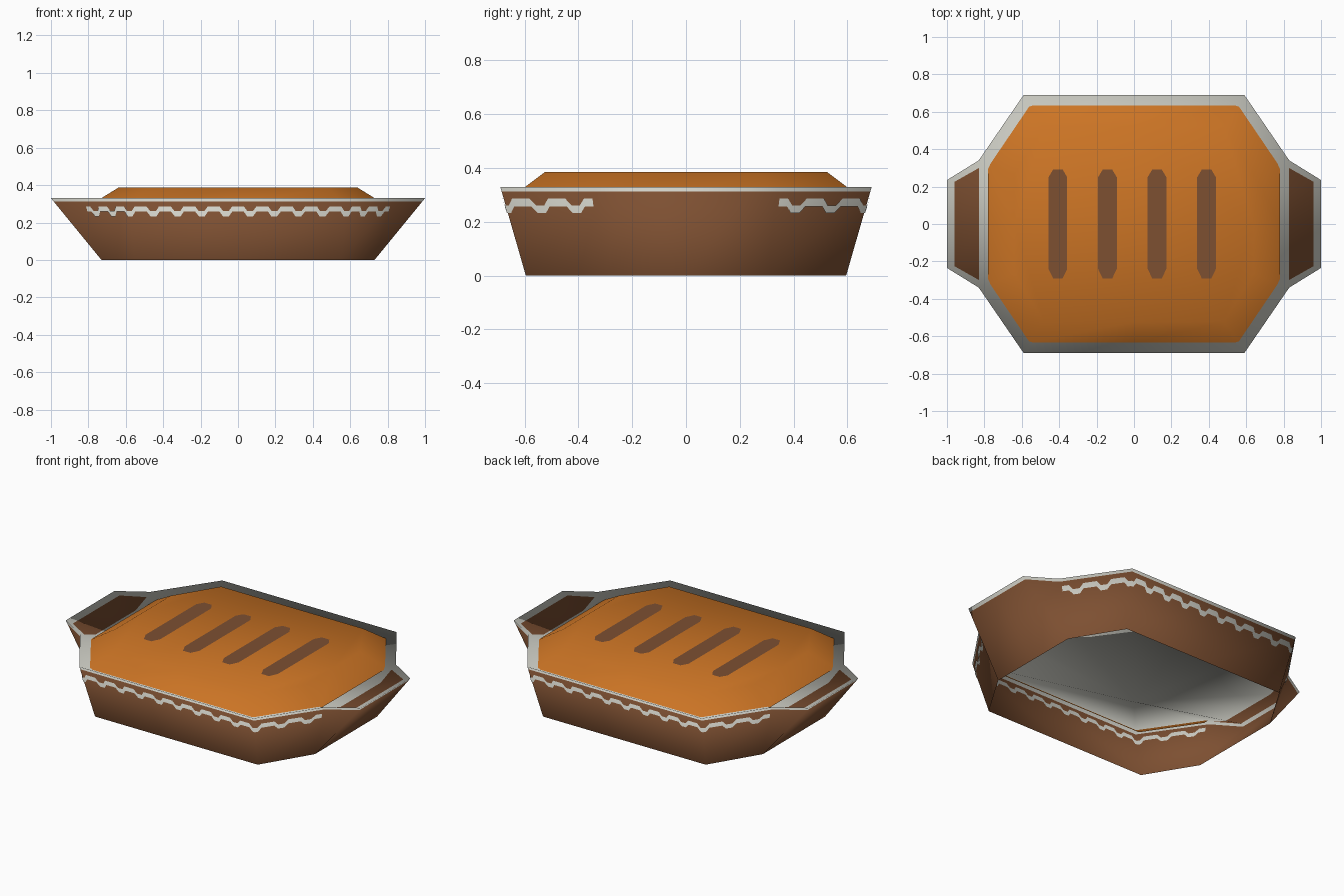
import bpy
from mathutils import Vector

if "Cube" in bpy.data.objects:
    bpy.data.objects.remove(bpy.data.objects["Cube"])


def material(name, rgb):
    m = bpy.data.materials.new(name)
    m.diffuse_color = (*rgb, 1)
    m.use_nodes = True
    m.node_tree.nodes["Principled BSDF"].inputs["Base Color"].default_value = m.diffuse_color
    return m


CLAY = material("clay_brown", (0.205, 0.079, 0.031))
CREAM = material("pale_glaze", (0.63, 0.63, 0.57))
CRUST = material("baked_orange", (0.60, 0.175, 0.018))
RIM_Z = 0.33


def make(name, faces, mats, smooth=True, mirrored=True):
    """Build a mesh from (corners, material index) pairs, repeated in all four quarters."""
    verts, index, polys, slots = [], {}, [], []
    signs = [(1, 1), (-1, 1), (1, -1), (-1, -1)] if mirrored else [(1, 1)]
    for sx, sy in signs:
        for corners, slot in faces:
            poly = []
            for c in corners[::sx * sy]:
                key = (round(c[0] * sx, 5) + 0.0, round(c[1] * sy, 5) + 0.0, round(c[2], 5))
                if key not in index:
                    index[key] = len(verts)
                    verts.append(key)
                if index[key] not in poly:
                    poly.append(index[key])
            if len(poly) > 2:
                polys.append(poly)
                slots.append(slot)
    mesh = bpy.data.meshes.new(name)
    mesh.from_pydata(verts, [], polys)
    for m in mats:
        mesh.materials.append(m)
    for p, s in zip(mesh.polygons, slots):
        p.material_index = s
        p.use_smooth = smooth
    ob = bpy.data.objects.new(name, mesh)
    bpy.context.collection.objects.link(ob)
    return ob


def outward(p):
    d = Vector((p.x * 0.6, p.y, 0))
    return d.normalized() if d.length > 1e-6 else d


def soften(ob, inside=False):
    """Round the shading over the rim, so wall and inside run together."""
    normals = []
    for v in ob.data.vertices:
        t = v.co.z / RIM_Z
        n = outward(v.co) * (t if inside else 1)
        n.z = 0.63 if inside else -0.27 + 0.9 * t
        normals.append(n.normalized())
    ob.data.normals_split_custom_set_from_vertices(normals)


def loft(lower, upper, slot=0):
    """Quads between two open loops of equal length."""
    return [((lower[i], lower[i + 1], upper[i + 1], upper[i]), slot)
            for i in range(len(lower) - 1)]


def loop(points, z):
    return [Vector((x, y, z)) for x, y in points]


# One quarter of the dish, from the middle of the front to the middle of the right
foot = loop([(0, -.595), (.55, -.595), (.73, -.3), (.73, -.3), (.73, 0)], 0)
rim = loop([(0, -.69), (.59, -.69), (.83, -.34), (1, -.235), (1, 0)], RIM_Z)
band = [f.lerp(r, 0.95) for f, r in zip(foot, rim)]
soften(make("dish_wall", loft(foot, band, 0) + loft(band, rim, 1), [CLAY, CREAM]))

# Inside of the dish: a shallow funnel down to the middle, with brown handle panels
M, A, B, C, N = rim
centre = Vector((0, 0, 0))
p1 = Vector((.828, -.3, .3136))
p2, k = C * 0.96, C * 0.828
n2, n1 = N * 0.96, N * 0.828
funnel = [((centre, M, A), 1), ((centre, A, B), 1), ((centre, B, p1, k), 1),
          ((B, C, p2, p1), 1), ((p2, C, N, n2), 1), ((centre, k, n1), 1),
          ((p1, p2, k), 0), ((k, p2, n2, n1), 0)]
soften(make("dish_inside", funnel, [CLAY, CREAM]), inside=True)

# Raised filling with sloping sides
base = loop([(0, -.637), (.57, -.637), (.78, -.325), (.78, 0)], 0.300)
top = loop([(0, -.523), (.48, -.523), (.64, -.265), (.64, 0)], 0.386)
make("filling", loft(base, top) + [(top + [Vector((0, 0, 0.386))], 0)], [CRUST])

# Four dark slashes on the filling
half = [(-.025, -.292), (.025, -.292), (.05, -.24), (.05, .25),
        (.025, .292), (-.025, .292), (-.05, .25), (-.05, -.24)]
for i in range(4):
    cx = -0.407 + i * 0.265
    make(f"slash_{i + 1}", [(loop([(cx + x, y) for x, y in half], 0.389), 0)],
         [CLAY], smooth=False, mirrored=False)


def wave_band(name, i, first, periods, start, end, offset):
    """Stepped wavy ribbon laid on wall segment i."""
    def on_wall(u, z):
        t = z / RIM_Z
        p = foot[i].lerp(rim[i], t).lerp(foot[i + 1].lerp(rim[i + 1], t), u)
        return p + outward(p) * offset

    # Phase and centre height of the steps in one period
    steps = [(0, .272), (.24, .272), (.38, .247), (.5, .247), (.62, .247), (.76, .272)]
    path = [(j + ph, z) for j in range(6) for ph, z in steps
            if first <= j + ph <= first + periods]
    low, high = [], []
    for ph, z in path:
        u = start + (end - start) * (ph - first) / periods
        low.append(on_wall(u, z - 0.0145))
        high.append(on_wall(u, z + 0.0145))
    soften(make(name, loft(low, high), [CREAM]))


# Painted wave on both faces of the long walls and the corner walls
for side, offset in (("outer", 0.004), ("inner", -0.004)):
    wave_band(f"{side}_wave_long_walls", 0, 0, 4.5, 0, 1, offset)
    wave_band(f"{side}_wave_corner_walls", 1, 0.5, 2.5, 0, 0.97, offset)
